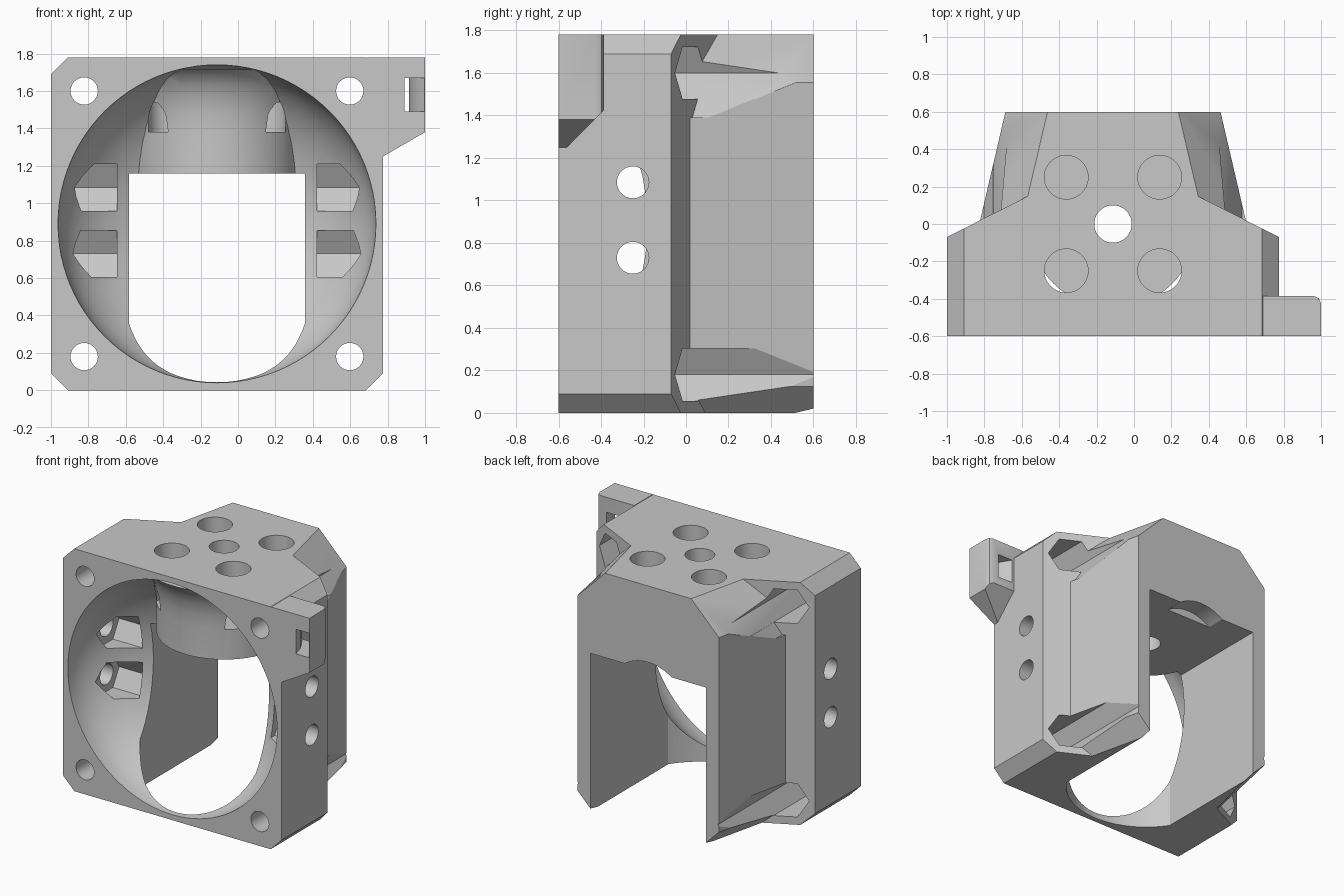
import bpy, bmesh, math

if "Cube" in bpy.data.objects:
    bpy.data.objects.remove(bpy.data.objects["Cube"])

CX = -0.1125          # symmetry plane of the housing
H = 1.78

mat = bpy.data.materials.new("grey_plastic")
mat.diffuse_color = (0.58, 0.58, 0.58, 1)
mat.use_nodes = True
mat.node_tree.nodes["Principled BSDF"].inputs["Base Color"].default_value = mat.diffuse_color


def make(name, bm):
    bmesh.ops.recalc_face_normals(bm, faces=bm.faces)
    me = bpy.data.meshes.new(name)
    bm.to_mesh(me)
    bm.free()
    ob = bpy.data.objects.new(name, me)
    bpy.context.collection.objects.link(ob)
    me.materials.append(mat)
    return ob


def stack(name, rings):
    """Skin a closed solid through rings with equal point counts."""
    bm = bmesh.new()
    rows = [[bm.verts.new(p) for p in r] for r in rings]
    n = len(rows[0])
    bm.faces.new(rows[0])
    bm.faces.new(rows[-1])
    for a, b in zip(rows, rows[1:]):
        for i in range(n):
            bm.faces.new((a[i], a[(i + 1) % n], b[(i + 1) % n], b[i]))
    return make(name, bm)


def prism(name, pts, axis, a, b):
    """Extrude a 2D outline along axis: z takes (x, y), y takes (x, z), x takes (y, z)."""
    put = {'z': lambda u, v, w: (u, v, w), 'y': lambda u, v, w: (u, w, v),
           'x': lambda u, v, w: (w, u, v)}[axis]
    return stack(name, [[put(u, v, w) for u, v in pts] for w in (a, b)])


def ring(u, v, r, n, start=0.0):
    return [(u + r * math.cos(start + 2 * math.pi * i / n),
             v + r * math.sin(start + 2 * math.pi * i / n)) for i in range(n)]


def hull(name, pts):
    bm = bmesh.new()
    vs = [bm.verts.new(p) for p in pts]
    res = bmesh.ops.convex_hull(bm, input=vs)
    junk = {g for g in res["geom_interior"] + res["geom_unused"] if isinstance(g, bmesh.types.BMVert)}
    bmesh.ops.delete(bm, geom=list(junk), context='VERTS')
    return make(name, bm)


def boolean(target, tool, op='DIFFERENCE'):
    m = target.modifiers.new("cut", 'BOOLEAN')
    m.operation, m.object, m.solver = op, tool, 'EXACT'
    bpy.context.view_layer.objects.active = target
    bpy.ops.object.modifier_apply(modifier=m.name)
    bpy.data.objects.remove(tool)


def shoulder(x):
    """Depth of the slanted shoulder at half-width x."""
    return 0.02 + (0.71 - x) * 0.505


# Body: plan outline, trimmed by a square with chamfered corners
half = [(0.8875, -0.6), (0.8875, -0.07), (0.71, 0.02), (0.575, 0.6)]
plan = [(CX + x, y) for x, y in half] + [(CX - x, y) for x, y in reversed(half)]
body = prism("fan_mount_body", plan, 'z', 0, H)
w, c = 0.8875, 0.09
square = [(CX - w, c), (CX - w + c, 0), (CX + w - c, 0), (CX + w, c),
          (CX + w, H - c), (CX + w - c, H), (CX - w + c, H), (CX - w, H - c)]
boolean(body, prism("corner_trim", square, 'y', -0.7, 0.7), 'INTERSECT')

# 45 degree bevels on the rear corners, large at the top and small at the bottom
for s in (-1, 1):
    for edge, out, d in ((H, 0.1, 0.225), (0, -0.1, 0.125)):
        low = edge - math.copysign(d, out)
        pts = [(1.0, shoulder(1.0), low), (1.0, shoulder(1.0), edge + out), (0.71, 0.02, low),
               (0.57, 0.62, low), (1.0, 0.62, low), (1.0, 0.62, edge + out)]
        for z in (edge, edge + out):
            x0 = 0.71 - d * 1.13
            pts += [(x0, shoulder(x0), z), (0.57 - d, 0.62, z)]
        boolean(body, hull("rear_bevel", [(CX + s * x, y, z) for x, y, z in pts]))
    # sloped clearance below the upper pocket
    pts = [(x, y, z) for x, z in ((0.57, 1.6), (0.69, 1.39), (1.0, 1.39), (1.0, 1.6))
           for y in (shoulder(x), 0.65)]
    boolean(body, hull("pocket_clearance", [(CX + s * x, y, z) for x, y, z in pts]))

# Air duct: half-ellipsoid bowl behind the round mouth
bowl = [[(x, -0.65, z) for x, z in ring(CX, 0.89, 0.85, 96)]]
for i in range(17):
    a = math.radians(i * 5.2)
    bowl.append([(x, -0.6 + 0.54 * math.sin(a), z) for x, z in ring(CX, 0.89, 0.85 * math.cos(a), 96)])
boolean(body, stack("bowl_cutter", bowl))

# Vertical channel with a rounded front, open to the rear and below
a0 = math.asin(0.47 / 0.56)
arc = [a0 * (i / 16 - 1) for i in range(33)]
channel = [(CX + 0.56 * math.sin(a), -0.56 * math.cos(a)) for a in arc]
channel += [(CX + 0.47, 0.7), (CX - 0.47, 0.7)]
boolean(body, prism("channel_cutter", channel, 'z', -0.1, 1.16))

# Rounded clamp block flaring into the top of the bowl, with a shallow rear relief
flare = [(0.45, 1.16), (0.45, 1.38), (0.457, 1.48), (0.475, 1.56), (0.505, 1.63), (0.55, 1.69), (0.59, 1.715)]
block = stack("clamp_block", [[(x, y, z) for x, y in ring(CX, 0, r, 64)] for r, z in flare])
boolean(block, prism("front_half", [(-1, -0.7), (1, -0.7), (1, 0.011), (-1, 0.011)], 'z', 1, 2), 'INTERSECT')
boolean(body, block, 'UNION')
boolean(body, prism("relief_cutter", ring(CX, 0.89, 0.33, 48), 'y', 0.46, 0.7))

# Side ear with rounded rear corner and a bevelled underside
ear_plan = [(0.6, -0.6), (1.0, -0.6), (1.0, -0.425), (0.988, -0.397), (0.96, -0.385), (0.685, -0.385), (0.6, -0.385)]
ear = prism("side_ear", ear_plan, 'z', 1.1, H)
boolean(ear, prism("ear_trim", [(0.68, 1.195), (1.05, 1.409), (1.05, 1.9), (0.68, 1.9)], 'y', -0.7, 0), 'INTERSECT')
boolean(ear, prism("ear_bevel", [(-0.76, 1.05), (-0.3, 1.05), (-0.3, 1.51)], 'x', 0.5, 1.1))
# keep the ear clear of the bowl
boolean(ear, prism("ear_inner_trim", [(0.5, -0.7), (0.69, -0.7), (0.69, -0.3), (0.5, -0.3)], 'z', 1, 1.9))
boolean(body, ear, 'UNION')
# curved cable tie slot
slot = [(0.89, -0.7), (0.89, -0.6), (0.865, -0.51), (0.825, -0.44), (0.79, -0.384), (0.79, -0.3), (0.915, -0.3),
        (0.915, -0.41), (0.93, -0.48), (0.96, -0.55), (0.998, -0.595), (0.998, -0.7)]
boolean(body, prism("tie_slot", slot, 'z', 1.49, 1.67))

# Corner screw holes with deep hexagonal pockets behind the flange
for s in (-1, 1):
    for z in (0.18, 1.6):
        x = CX + s * 0.71
        boolean(body, prism("screw_hole", ring(x, z, 0.073, 32), 'y', -0.7, -0.3))
        boolean(body, prism("nut_pocket", ring(x, z, 0.142, 6), 'y', -0.4, 0.7))

# Side screw holes with hexagonal nut traps inside the duct
for z in (0.73, 1.085):
    for s in (-1, 1):
        a, b = sorted((CX + s * 0.6, CX + s * 1.0))
        boolean(body, prism("side_hole", ring(-0.25, z, 0.075, 32), 'x', a, b))
        a, b = sorted((CX + s * 0.535, CX + s * 0.78))
        boolean(body, prism("nut_trap", ring(-0.25, z, 0.145, 6), 'x', a, b))

# Top sockets and through hole
for sx in (-1, 1):
    for sy in (-1, 1):
        boolean(body, prism("top_socket", ring(CX + sx * 0.25, sy * 0.25, 0.117, 40), 'z', 1.38, 1.9))
boolean(body, prism("top_hole", ring(CX, 0, 0.1, 40), 'z', 1.0, 1.9))

# Smooth the curved walls, keep edges crisp
bpy.ops.object.select_all(action='DESELECT')
body.select_set(True)
bpy.context.view_layer.objects.active = body
bpy.ops.object.shade_smooth_by_angle(angle=math.radians(25))
